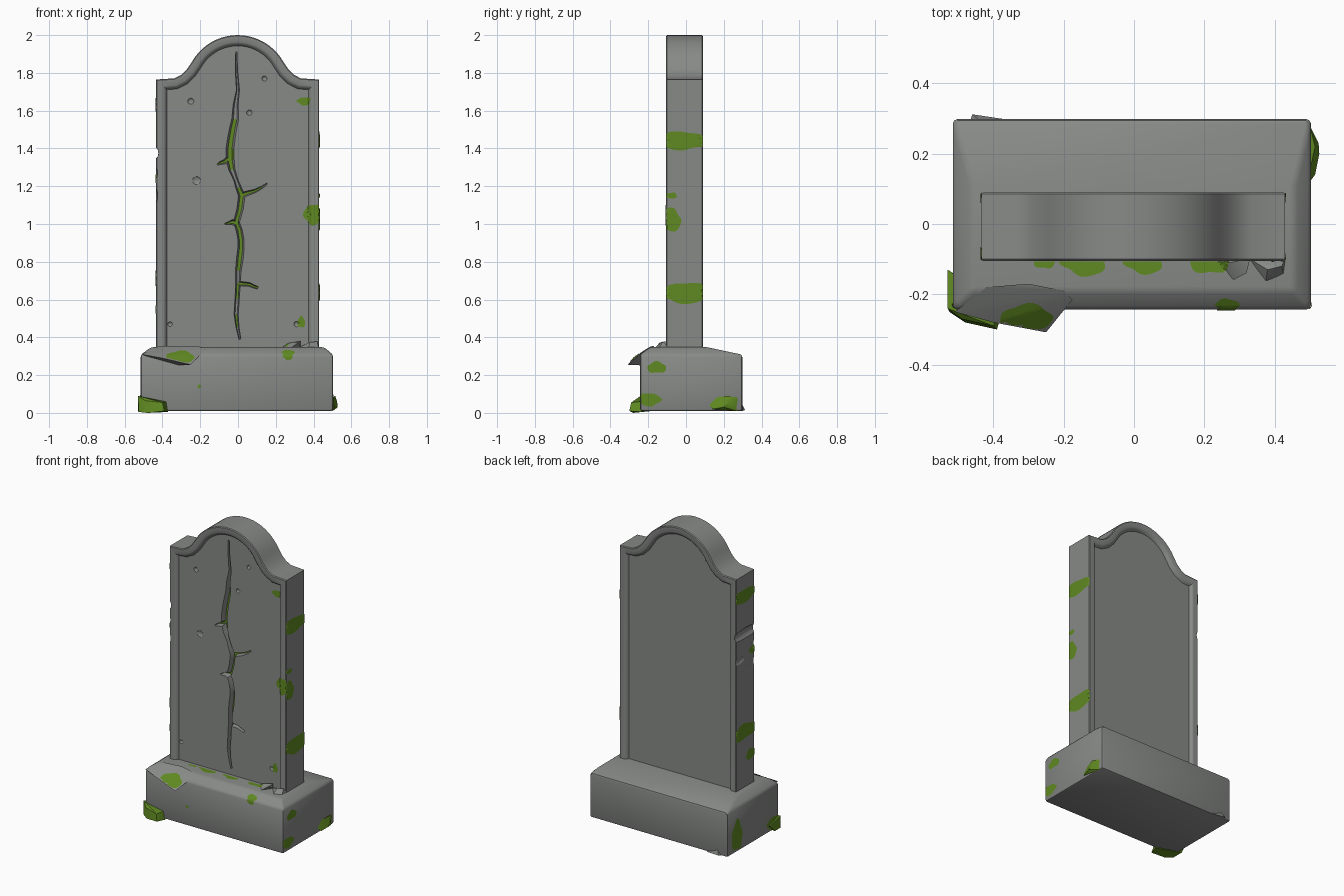
import bpy, bmesh, math, random
from mathutils import Vector
from mathutils.bvhtree import BVHTree

if "Cube" in bpy.data.objects:
    bpy.data.objects.remove(bpy.data.objects["Cube"])

random.seed(4)


def material(name, rgb):
    m = bpy.data.materials.new(name)
    m.diffuse_color = (*rgb, 1)
    m.use_nodes = True
    m.node_tree.nodes["Principled BSDF"].inputs["Base Color"].default_value = m.diffuse_color
    return m


STONE = material("grey_stone", (0.245, 0.255, 0.245))
MOSS = material("green_moss", (0.115, 0.25, 0.015))


def make(name, bm, mats=(STONE,), recalc=True):
    if recalc:
        bmesh.ops.recalc_face_normals(bm, faces=bm.faces[:])
    me = bpy.data.meshes.new(name)
    bm.to_mesh(me)
    bm.free()
    ob = bpy.data.objects.new(name, me)
    bpy.context.collection.objects.link(ob)
    for m in mats:
        me.materials.append(m)
    return ob


def activate(ob):
    bpy.ops.object.select_all(action='DESELECT')
    ob.select_set(True)
    bpy.context.view_layer.objects.active = ob


def smooth(ob, angle=30):
    activate(ob)
    bpy.ops.object.shade_smooth_by_angle(angle=math.radians(angle))


def loft(rings):
    """Closed solid through rings holding the same number of points."""
    bm = bmesh.new()
    vs = [[bm.verts.new(p) for p in r] for r in rings]
    n = len(vs[0])
    for a, b in zip(vs, vs[1:]):
        for i in range(n):
            j = (i + 1) % n
            bm.faces.new((a[i], a[j], b[j], b[i]))
    bm.faces.new(vs[0])
    bm.faces.new(vs[-1])
    return bm


def cut(ob, cutter):
    activate(ob)
    mod = ob.modifiers.new("cut", 'BOOLEAN')
    mod.operation, mod.solver, mod.object = 'DIFFERENCE', 'EXACT', cutter
    bpy.ops.object.modifier_apply(modifier=mod.name)
    bpy.data.objects.remove(cutter)


# headstone slab: arched outline with a raised rim on front and back
half = [(0.432, 0.29), (0.432, 1.765), (0.335, 1.771), (0.298, 1.79), (0.268, 1.82)]
for k in range(11):
    a = math.radians(61 - 61 * k / 10)
    half.append((0.278 * math.sin(a), 1.722 + 0.278 * math.cos(a)))
outline = half + [(-x, z) for x, z in half[-2::-1]]


def inset(pts, d):
    out = []
    for i, p in enumerate(pts):
        a, b, c = Vector(pts[i - 1]), Vector(p), Vector(pts[(i + 1) % len(pts)])
        e, f = (b - a).normalized(), (c - b).normalized()
        n, m = Vector((-e.y, e.x)), Vector((-f.y, f.x))
        out.append(b + (n + m) * d / (1 + n.dot(m)))
    return out


rim = [(0.057, -0.084), (0.051, -0.094), (0.044, -0.101), (0.036, -0.105), (0.005, -0.105), (0, -0.1)]
rim += [(d, -0.015 - y) for d, y in reversed(rim)]
slab = make("headstone_slab", loft([[(p.x - 0.002, y, p.y) for p in inset(outline, d)] for d, y in rim]),
            (STONE, MOSS))

# crack down the front with side branches: x, z, half width
cracks = [
    [(-.01, 1.91, .004), (0, 1.71, .008), (-.015, 1.555, .018), (-.035, 1.455, .02), (-.042, 1.34, .022),
     (-.012, 1.235, .011), (.02, 1.15, .018), (-.008, 1.01, .016), (.015, .92, .016), (.01, .82, .018),
     (0, .685, .012), (-.01, .52, .011), (.01, .39, .005)],
    [(-.035, 1.35, .016), (-.07, 1.33, .012), (-.11, 1.315, .003)],
    [(.015, 1.15, .016), (.09, 1.175, .009), (.155, 1.215, .003)],
    [(0, 1.0, .018), (-.03, 1.01, .014), (-.07, 1.0, .003)],
    [(0, .685, .012), (.06, .68, .010), (.105, .662, .007)],
]
for path in cracks:
    pts = [path[0]]
    for a, b in zip(path, path[1:]):
        mid = [(u + v) / 2 for u, v in zip(a, b)]
        pts += [(mid[0] + random.uniform(-.006, .006), mid[1], mid[2]), b]
    rings = []
    for i, (x, z, w) in enumerate(pts):
        a, b = pts[max(i - 1, 0)], pts[min(i + 1, len(pts) - 1)]
        t = Vector((b[0] - a[0], b[1] - a[1])).normalized()
        sx, sz = -t.y * w, t.x * w
        rings.append([(x + sx * s, y, z + sz * s)
                      for s, y in ((1, -.13), (1, -.084), (.5, -.05), (-.5, -.05), (-1, -.084), (-1, -.13))])
    cut(slab, make("crack_cutter", loft(rings)))

# dents in the panel and chips in the left edge: centre, size
dents = [((.14, -.088, 1.77), .015), ((.06, -.088, 1.59), .016), ((-.25, -.088, 1.65), .018),
         ((-.22, -.089, 1.23), .025), ((-.36, -.088, .47), .014), ((.31, -.088, .47), .016)]
chips = [((-.45, -.01, 1.375), (.035, .2, .04)), ((-.445, -.1, 1.27), (.02, .05, .035)),
         ((-.445, -.1, 1.15), (.02, .06, .05)), ((-.445, .06, 1.21), (.02, .07, .03))]
for c, s in [(c, (r, .012, r)) for c, r in dents] + chips:
    bm = bmesh.new()
    bmesh.ops.create_icosphere(bm, subdivisions=2, radius=1)
    bmesh.ops.scale(bm, vec=s, verts=bm.verts)
    bmesh.ops.translate(bm, vec=c, verts=bm.verts)
    cut(slab, make("chip_cutter", bm))

# moss on the crack floor
mossy = [(1.39, 1.57), (1.28, 1.37), (1.1, 1.19), (.97, 1.05), (.76, .95), (.655, .70), (.46, .54)]
for p in slab.data.polygons:
    c = p.center
    if -.075 < c.y < -.04 and abs(c.x) < .13 and p.normal.y < -.3:
        p.material_index = int(any(a < c.z < b for a, b in mossy))
smooth(slab)


# plinth with sloping top
def rect(x0, x1, y0, y1, z):
    return [(x0, y0, z), (x1, y0, z), (x1, y1, z), (x0, y1, z)]


base = make("plinth", loft([rect(-.515, .503, -.243, .298, .01), rect(-.515, .503, -.243, .298, .308),
                            rect(-.46, .455, -.19, .11, .348)]))
bev = base.modifiers.new("bevel", 'BEVEL')
bev.width, bev.segments = .012, 2
activate(base)
bpy.ops.object.modifier_apply(modifier="bevel")
smooth(base)


# broken stones as convex hulls
def hull(name, pts, mat=STONE):
    bm = bmesh.new()
    res = bmesh.ops.convex_hull(bm, input=[bm.verts.new(p) for p in pts])
    junk = {g for g in res["geom_interior"] + res["geom_unused"] if isinstance(g, bmesh.types.BMVert)}
    bmesh.ops.delete(bm, geom=list(junk), context='VERTS')
    ob = make(name, bm, (mat,))
    smooth(ob)
    return ob


stones = [
    hull("broken_corner", [(-.51, -.25, .31), (-.42, -.18, .352), (-.3, -.17, .355), (-.2, -.19, .35),
                           (-.175, -.215, .335), (-.25, -.308, .255), (-.4, -.28, .29), (-.35, -.2, .25)]),
    hull("rubble_left", [(.24, -.1, .35), (.33, -.1, .35), (.28, -.16, .345), (.32, -.14, .372),
                         (.27, -.11, .37), (.33, -.1, .38)]),
    hull("rubble_right", [(.33, -.1, .35), (.43, -.1, .35), (.375, -.165, .345), (.38, -.13, .375),
                          (.42, -.12, .378), (.425, -.14, .35)]),
    hull("back_chip", [(-.46, .312, .015), (-.36, .297, .01), (-.47, .28, .01), (-.44, .295, .05)]),
]
hull("mossy_stone_left", [(-.53, -.24, .09), (-.53, -.18, .01), (-.525, -.25, .005), (-.48, -.28, 0),
                          (-.39, -.30, .01), (-.37, -.235, .005), (-.38, -.24, .06), (-.4, -.29, .055),
                          (-.49, -.27, .065), (-.53, -.13, .06)], MOSS)
hull("mossy_stone_right", [(.5, .12, .05), (.515, .14, .02), (.527, .2, .03), (.525, .23, .06),
                           (.5, .28, .08), (.5, .27, .01), (.515, .22, .09), (.5, .15, .08)], MOSS)

# thin moss patches draped onto the stone by casting rays
bm = bmesh.new()
for ob in [slab, base] + stones:
    bm.from_mesh(ob.data)
tree = BVHTree.FromBMesh(bm)
bm.free()
VIEWS = {  # ray start for in-plane u, v and ray direction
    "front": (lambda u, v: (u, -1, v), Vector((0, 1, 0))),
    "right": (lambda u, v: (1, u, v), Vector((-1, 0, 0))),
    "left": (lambda u, v: (-1, u, v), Vector((1, 0, 0))),
    "top": (lambda u, v: (u, v, .45), Vector((0, 0, -1))),
}


def moss(view, u, v, ru, rv, lo=(-9, -9), hi=(9, 9)):
    start, d = VIEWS[view]
    ph = random.uniform(0, 6)
    bm = bmesh.new()

    def drop(r, a):
        k = r * (1 + .1 * math.sin(3 * a + ph) + .07 * math.sin(5 * a + 2 * ph))
        p = min(max(u + ru * k * math.cos(a), lo[0]), hi[0])
        q = min(max(v + rv * k * math.sin(a), lo[1]), hi[1])
        hit = tree.ray_cast(Vector(start(p, q)), d)[0]
        return bm.verts.new(hit - d * .003) if hit else None

    n = 28
    rings = [[drop(r / 5, 2 * math.pi * i / n) for i in range(n)] for r in range(1, 6)]
    polys = [rings[0]]
    for a, b in zip(rings, rings[1:]):
        polys += [[a[i], b[i], b[(i + 1) % n], a[(i + 1) % n]] for i in range(n)]
    for poly in polys:
        if None not in poly:
            f = bm.faces.new(poly)
            f.normal_update()
            if f.normal.dot(d) > 0:
                f.normal_flip()
    bmesh.ops.remove_doubles(bm, verts=bm.verts[:], dist=1e-5)
    make("moss_patch_" + view, bm, (MOSS,), recalc=False)


SIDE = ((-.104, -9), (.089, 9))
for p in [(-.01, 1.44, .13, .048), (-.09, 1.02, .065, .06), (-.08, 1.15, .035, .015), (-.01, .635, .13, .055)]:
    moss("right", *p, *SIDE)
for p in [(0, 1.63, .12, .045), (-.08, 1.24, .035, .025), (0, .72, .13, .05), (-.06, .55, .05, .035)]:
    moss("left", *p, *SIDE)
for p in [(-.155, .24, .05, .03), (-.19, .07, .055, .035)]:
    moss("right", *p)
for p in [(.2, .12, .055, .1), (-.18, .06, .06, .045)]:
    moss("left", *p, (-9, .015))
for p in [(.35, 1.65, .035, .022), (.395, 1.05, .045, .055), (.335, .48, .02, .03),
          (-.205, .14, .01, .01), (.265, .3, .026, .02)]:
    moss("front", *p, (-9, -9), (.428, 9))
for x, rx, ry in [(-.255, .03, .02), (-.14, .065, .04), (.03, .055, .035), (.215, .055, .035)]:
    moss("top", x, -.107, rx, ry, (-9, -9), (9, -.107))
moss("top", .265, -.228, .035, .014, (-9, -.242))
moss("top", -.305, -.265, .075, .035)
